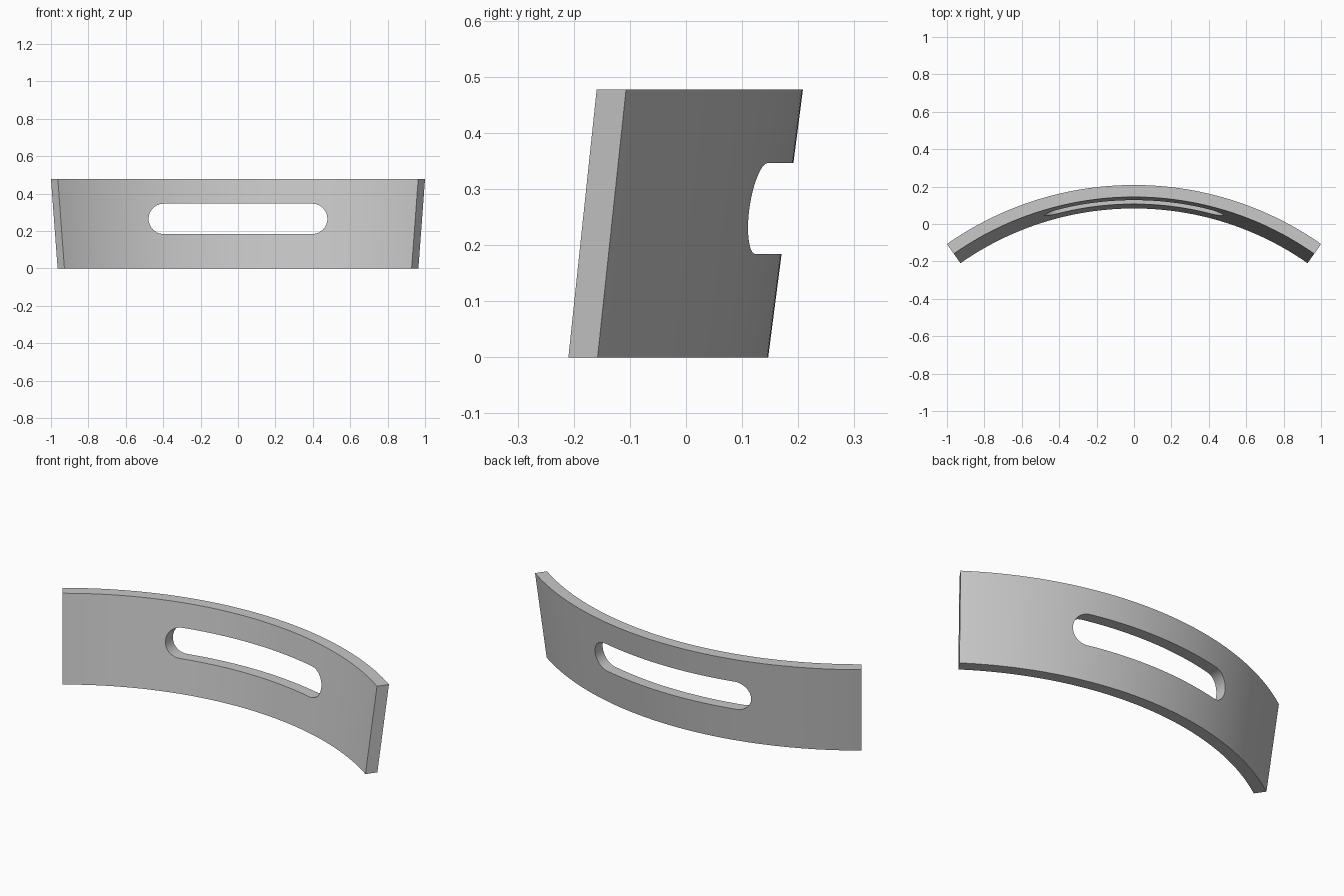
import bpy, bmesh, math

cube = bpy.data.objects.get("Cube")
if cube:
    bpy.data.objects.remove(cube, do_unlink=True)

HEIGHT = 0.477
AXIS_Y = -1.535          # shared axis of the conical faces
HALF_ANGLE = math.radians(35)
STEPS = 96

grey = bpy.data.materials.new("plain grey")
grey.use_nodes = True
colour = (0.58, 0.58, 0.58, 1)
grey.diffuse_color = colour
grey.node_tree.nodes["Principled BSDF"].inputs["Base Color"].default_value = colour


def loft(name, sections, closed):
    """Skin equal-length rings of points and cap or close the ends."""
    bm = bmesh.new()
    rings = [[bm.verts.new(p) for p in ring] for ring in sections]
    n = len(rings[0])
    for a, b in zip(rings, rings[1:]):
        for i in range(n):
            j = (i + 1) % n
            bm.faces.new((a[i], a[j], b[j], b[i]))
    if closed:
        bm.faces.new(rings[0])
        bm.faces.new(rings[-1])
    bmesh.ops.recalc_face_normals(bm, faces=bm.faces)
    mesh = bpy.data.meshes.new(name)
    bm.to_mesh(mesh)
    bm.free()
    mesh.materials.append(grey)
    obj = bpy.data.objects.new(name, mesh)
    bpy.context.collection.objects.link(obj)
    return obj


# Curved, leaning panel: a (radius, height) profile swept about the axis
profile = [(1.618, 0), (1.6815, 0), (1.7434, HEIGHT), (1.6795, HEIGHT)]
angles = [HALF_ANGLE * (2 * i / STEPS - 1) for i in range(STEPS + 1)]
panel = loft("curved_panel",
             [[(r * math.sin(a), AXIS_Y + r * math.cos(a), z) for r, z in profile]
              for a in angles], True)

# Rounded slot cut straight from front to back
SLOT_Z, SLOT_R, SLOT_X = 0.265, 0.081, 0.397
outline = []
for side in (1, -1):
    for i in range(25):
        t = math.pi * (i / 24 - 0.5)
        outline.append((side * (SLOT_X + SLOT_R * math.cos(t)),
                        SLOT_Z + side * SLOT_R * math.sin(t)))
cutter = loft("slot_cutter", [[(x, y, z) for x, z in outline] for y in (-0.5, 0.5)], True)
cutter.hide_render = True

cut = panel.modifiers.new("slot", 'BOOLEAN')
cut.operation = 'DIFFERENCE'
cut.solver = 'EXACT'
cut.object = cutter

# Apply the cut, then smooth the curved faces and keep the rims sharp
bpy.ops.object.select_all(action='DESELECT')
panel.select_set(True)
bpy.context.view_layer.objects.active = panel
bpy.ops.object.modifier_apply(modifier=cut.name)
bpy.data.objects.remove(cutter, do_unlink=True)
bpy.ops.object.shade_smooth_by_angle(angle=math.radians(30))
